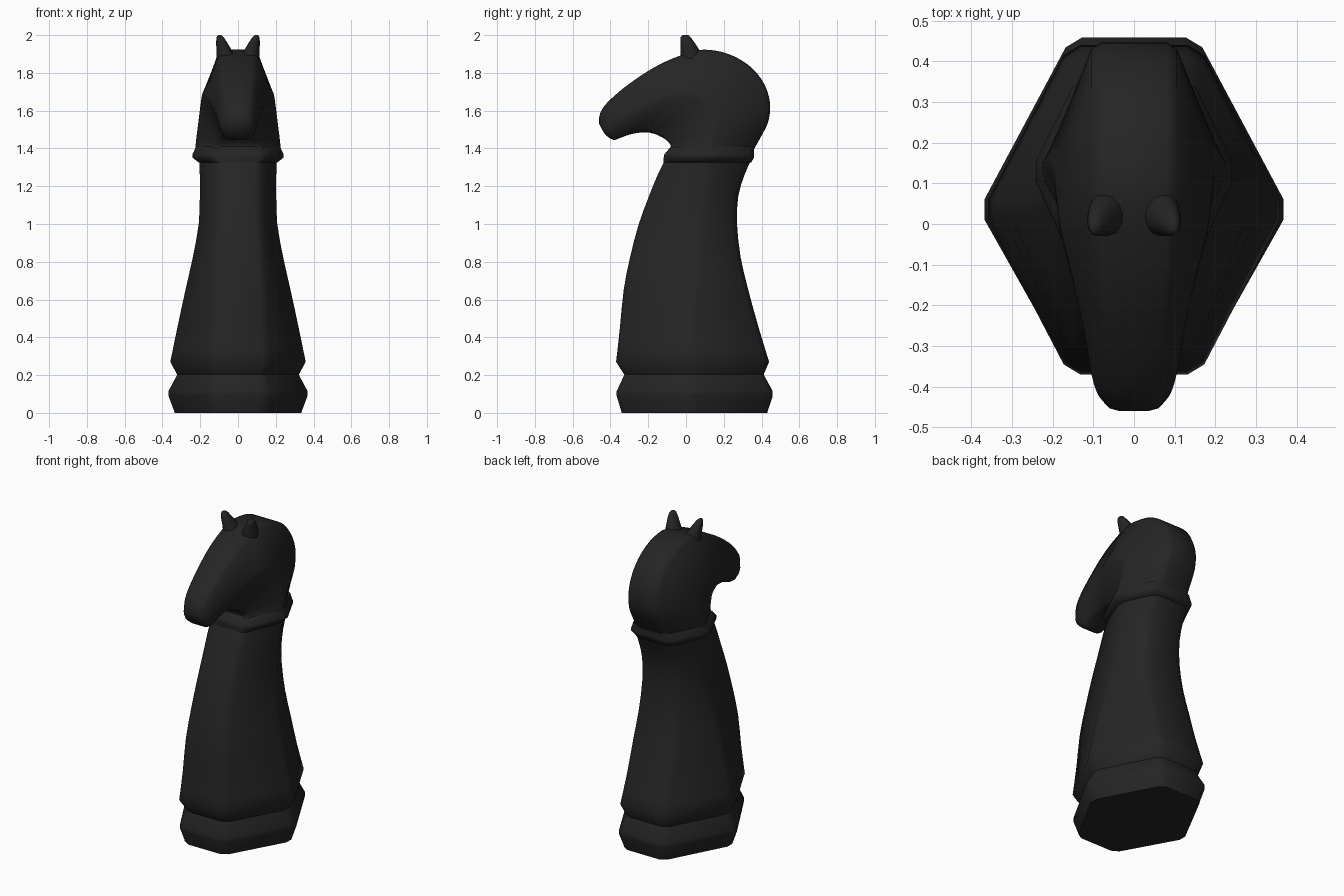
import bpy, bmesh, math
from mathutils import Vector

black = bpy.data.materials.new("soft black")
black.diffuse_color = (0.018, 0.018, 0.018, 1)


def loft(name, rings, angle=55):
    """Skin a list of equal-length point rings and cap both ends."""
    bm = bmesh.new()
    loops = [[bm.verts.new(p) for p in ring] for ring in rings]
    n = len(loops[0])
    for a, b in zip(loops, loops[1:]):
        for i in range(n):
            j = (i + 1) % n
            bm.faces.new((a[i], a[j], b[j], b[i]))
    bm.faces.new(loops[0])
    bm.faces.new(loops[-1])
    bmesh.ops.recalc_face_normals(bm, faces=bm.faces)
    mesh = bpy.data.meshes.new(name)
    bm.to_mesh(mesh)
    bm.free()
    ob = bpy.data.objects.new(name, mesh)
    bpy.context.collection.objects.link(ob)
    mesh.materials.append(black)
    bpy.ops.object.select_all(action='DESELECT')
    ob.select_set(True)
    bpy.context.view_layer.objects.active = ob
    bpy.ops.object.shade_smooth_by_angle(angle=math.radians(angle))
    return ob


def hexagon(inner, outer, mid, w, fi, fo, cut=0.018):
    """Six-sided section with slightly cut corners, from (y, z) of inner edge, outer edge, ridge."""
    w += 0.3 * cut
    pts = [Vector(p) for p in [(-fi, *inner), (fi, *inner), (w, *mid),
                               (fo, *outer), (-fo, *outer), (-w, *mid)]]
    ring = []
    for i, p in enumerate(pts):
        for q in (pts[i - 1], pts[(i + 1) % 6]):
            ring.append(p + (q - p).normalized() * min(cut, 0.3 * (q - p).length))
    return ring


def level(z, front, back, mid, w, f):
    return hexagon((front, z), (back, z), (mid, z), w, f, f, 0.028)


def smooth_rings(rings, steps=3):
    """Insert curved in-between sections."""
    out = []
    for k in range(len(rings) - 1):
        four = [rings[max(k - 1, 0)], rings[k], rings[k + 1], rings[min(k + 2, len(rings) - 1)]]
        for s in range(steps):
            t = s / steps
            out.append([0.5 * (2 * b + (c - a) * t + (2 * a - 5 * b + 4 * c - d) * t * t
                               + (3 * b - a - 3 * c + d) * t ** 3)
                        for a, b, c, d in zip(*four)])
    return out + [rings[-1]]


# Six-sided foot with a pinched groove: z, front, back, ridge y, half width, flat half width
loft("base", [level(*r) for r in [
    (0.00, -0.34, 0.43, 0.035, 0.34, 0.14),
    (0.01, -0.343, 0.433, 0.035, 0.343, 0.14),
    (0.09, -0.367, 0.459, 0.035, 0.373, 0.155),
    (0.115, -0.367, 0.459, 0.035, 0.373, 0.155),
    (0.205, -0.325, 0.41, 0.035, 0.325, 0.14)]])

# Tapered, forward-curving body
groove = level(0.20, -0.325, 0.41, 0.035, 0.325, 0.14)
body = [level(*r) for r in [
    (0.27, -0.37, 0.44, 0.035, 0.363, 0.16),
    (0.45, -0.35, 0.385, 0.04, 0.325, 0.15),
    (0.65, -0.33, 0.33, 0.045, 0.28, 0.145),
    (0.82, -0.297, 0.29, 0.06, 0.24, 0.135),
    (1.00, -0.25, 0.27, 0.08, 0.207, 0.125),
    (1.15, -0.195, 0.277, 0.10, 0.202, 0.12),
    (1.26, -0.15, 0.31, 0.12, 0.203, 0.12),
    (1.34, -0.11, 0.345, 0.13, 0.206, 0.12)]]
loft("body", [groove] + smooth_rings(body, 2))

# Collar between body and head
loft("collar", [level(*r) for r in [
    (1.325, -0.12, 0.345, 0.13, 0.208, 0.125),
    (1.352, -0.118, 0.36, 0.13, 0.245, 0.14),
    (1.368, -0.115, 0.36, 0.13, 0.245, 0.14),
    (1.41, -0.08, 0.362, 0.13, 0.225, 0.12)]])

# Arched neck and head: inner edge, outer edge, side ridge, half width, flats
head = [hexagon(*r) for r in [
    ((-0.10, 1.37), (0.345, 1.37), (0.13, 1.37), 0.232, 0.13, 0.10),
    ((-0.08, 1.41), (0.39, 1.45), (0.14, 1.44), 0.225, 0.12, 0.10),
    ((-0.10, 1.44), (0.435, 1.54), (0.15, 1.51), 0.215, 0.11, 0.10),
    ((-0.12, 1.455), (0.445, 1.64), (0.14, 1.58), 0.205, 0.10, 0.10),
    ((-0.14, 1.465), (0.415, 1.74), (0.11, 1.635), 0.197, 0.09, 0.10),
    ((-0.16, 1.475), (0.35, 1.825), (0.07, 1.665), 0.192, 0.085, 0.10),
    ((-0.18, 1.48), (0.26, 1.885), (0.03, 1.68), 0.188, 0.08, 0.10),
    ((-0.20, 1.485), (0.16, 1.917), (-0.02, 1.688), 0.18, 0.075, 0.10),
    ((-0.23, 1.485), (0.05, 1.917), (-0.08, 1.675), 0.165, 0.07, 0.10),
    ((-0.27, 1.48), (-0.13, 1.85), (-0.18, 1.635), 0.14, 0.07, 0.095),
    ((-0.31, 1.47), (-0.29, 1.75), (-0.27, 1.59), 0.12, 0.07, 0.085),
    ((-0.35, 1.455), (-0.41, 1.65), (-0.36, 1.545), 0.105, 0.07, 0.075),
    ((-0.385, 1.445), (-0.455, 1.585), (-0.415, 1.51), 0.088, 0.065, 0.06),
    ((-0.425, 1.47), (-0.46, 1.53), (-0.445, 1.50), 0.06, 0.05, 0.045)]]
loft("head", smooth_rings(head))

# Pair of pointed ears: z, centre x, centre y, half sizes
for side, name in ((-1, "left_ear"), (1, "right_ear")):
    rings = []
    for z, cx, cy, rx, ry in [
            (1.86, 0.060, 0.03, 0.052, 0.06),
            (1.915, 0.072, 0.023, 0.042, 0.052),
            (1.965, 0.088, 0.006, 0.028, 0.036),
            (1.99, 0.095, -0.002, 0.018, 0.026),
            (2.00, 0.097, -0.004, 0.009, 0.015)]:
        rings.append([(side * (cx + rx * math.cos(i * math.pi / 6)),
                       cy + ry * math.sin(i * math.pi / 6), z) for i in range(12)])
    loft(name, rings, 60)
